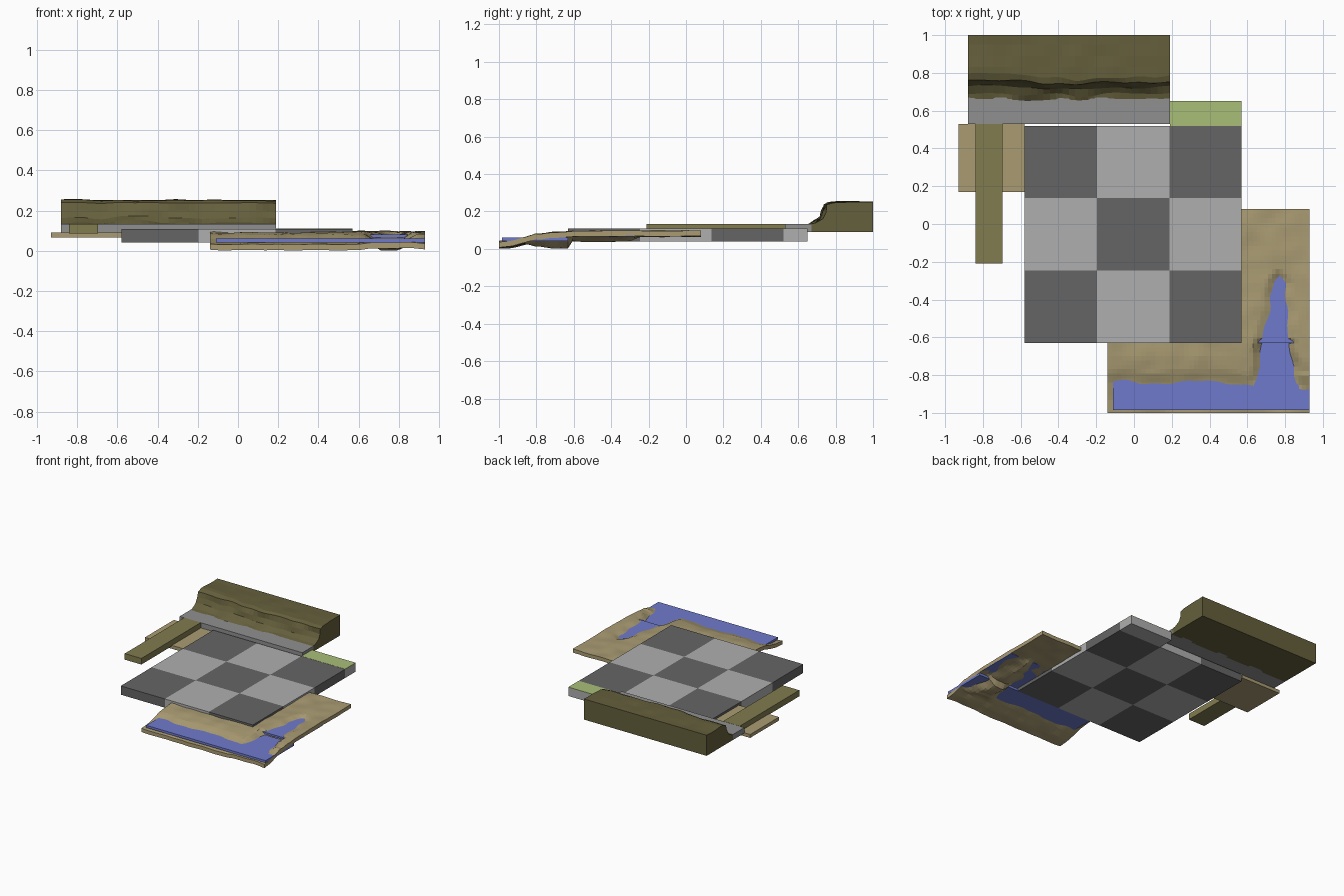
import bpy, bmesh
from mathutils import Vector, noise

if "Cube" in bpy.data.objects:
    bpy.data.objects.remove(bpy.data.objects["Cube"])


def material(name, r, g, b):
    m = bpy.data.materials.new(name)
    m.diffuse_color = (r, g, b, 1)
    m.use_nodes = True
    m.node_tree.nodes["Principled BSDF"].inputs["Base Color"].default_value = m.diffuse_color
    return m


DARK = material("dark_stone", .13, .13, .13)
LIGHT = material("light_stone", .43, .43, .43)
MID = material("mid_stone", .28, .28, .28)
SAND = material("sand", .40, .33, .17)
OLIVE = material("olive", .22, .20, .08)
ROCK = material("rock", .13, .115, .045)
GRASS = material("grass", .40, .52, .19)
WATER = material("water", .16, .195, .61)


def finish(name, bm, mat):
    bmesh.ops.recalc_face_normals(bm, faces=bm.faces)
    me = bpy.data.meshes.new(name)
    bm.to_mesh(me)
    bm.free()
    me.materials.append(mat)
    ob = bpy.data.objects.new(name, me)
    bpy.context.collection.objects.link(ob)
    return ob


def box(name, x, y, z, mat):
    bm = bmesh.new()
    bmesh.ops.create_cube(bm, size=1)
    for v in bm.verts:
        v.co = Vector([r[0] + (c + .5) * (r[1] - r[0]) for c, r in zip(v.co, (x, y, z))])
    return finish(name, bm, mat)


def interp(pts, t):
    if t <= pts[0][0]:
        return pts[0][1]
    for (a, va), (b, vb) in zip(pts, pts[1:]):
        if t <= b:
            return va + (vb - va) * (t - a) / (b - a)
    return pts[-1][1]


def rough(x, y, s, seed=0):
    return noise.noise(Vector((x * s, y * s, seed)))


# Checkered floor
T = 1.15 / 3
for i in range(3):
    for j in range(3):
        x, y = -.58 + i * T, -.63 + j * T
        box(f"floor_tile_{i}_{j}", (x, x + T), (y, y + T), (.04, .109),
            LIGHT if (i + j) % 2 else DARK)

# Grass landing behind the floor
box("landing_base", (.19, .57), (.52, .65), (.04, .105), LIGHT)
box("landing_grass", (.19, .57), (.52, .65), (.105, .11), GRASS)

# Stone ledge and left-hand walkway
box("stone_ledge", (-.88, .19), (.53, .67), (.09, .133), MID)
box("sand_patch", (-.93, -.58), (.17, .53), (.065, .092), SAND)
box("walkway", (-.84, -.695), (-.21, .53), (.086, .134), OLIVE)


# Sandy shore: thin height-field shells, cut by a river channel
SHORE = [(-1, .032), (-.92, .04), (-.835, .06), (-.78, .079), (-.70, .089), (-.6, .094), (.08, .096)]
WIDTH = [(-1, .2), (-.9, .14), (-.82, .10), (-.65, .075), (-.57, .065), (-.45, .045), (-.3, .03), (-.24, -.04)]
CENTRE = [(-.85, .76), (-.6, .74), (-.45, .77), (-.3, .77)]


def ground(x, y):
    yy = y + (.035 * rough(x, 0, 6, 3) if y > -.99 else 0)
    h = interp(SHORE, yy) + .007 * rough(x, y, 9, 1)
    if x > .6:
        h += .008 * min(1, (x - .6) / .05) * (1 if y < -.8 else 0)
    level = .08 if y > -.63 else .06
    if h > level:
        d = abs(x - interp(CENTRE, y) - .02 * rough(0, y, 9, 5))
        k = min(1, max(0, (interp(WIDTH, y) + .04 - d) / .08))
        h += (2 * level - 2 * h) * k
    return max(h, .03)


def shell(name, x0, x1, y0, y1, nx, ny, thick):
    bm = bmesh.new()
    bmesh.ops.create_grid(bm, x_segments=nx, y_segments=ny, size=.5)
    for v in bm.verts:
        x, y = x0 + (v.co.x + .5) * (x1 - x0), y0 + (v.co.y + .5) * (y1 - y0)
        v.co = (x, y, ground(x, y) - thick)
    top = bmesh.ops.extrude_face_region(bm, geom=bm.faces[:], use_keep_orig=True)["geom"]
    for v in top:
        if isinstance(v, bmesh.types.BMVert):
            v.co.z += thick
    return finish(name, bm, SAND)


shell("front_shore", -.14, .57, -1, -.63, 28, 16, .029)
shell("river_bank", .57, .93, -1, .08, 18, 44, .029)

# Water sheets
box("front_water", (-.11, .57), (-.985, -.63), (.042, .06), WATER)
box("river_mouth", (.57, .93), (-.985, -.63), (.042, .06), WATER)
box("river", (.57, .93), (-.63, -.275), (.065, .08), WATER)

# Rock cliff: a side profile lofted along x with rough facets
PROFILE = [(.65, .09), (.65, .13), (.685, .142), (.72, .165), (.735, .20), (.745, .238),
           (.775, .25), (.83, .252), (.89, .252), (.95, .252), (1, .252), (1, .09)]
LIP = [(-.88, .03), (-.7, .02), (-.5, .005), (-.3, -.01), (0, 0), (.19, .012)]
bm = bmesh.new()
N = 32
rings = []
for i in range(N + 1):
    x = -.88 + 1.07 * i / N
    ring = []
    for k, (y, z) in enumerate(PROFILE):
        if 2 <= k <= 6:
            y += interp(LIP, x) * (k - 1) / 5 + .022 * rough(x, z, 7, k * .35)
        if 2 <= k <= 9:
            z += (.018 if k < 5 else .007) * rough(x, y, 8, 9)
        ring.append(bm.verts.new((x, y, z)))
    rings.append(ring)
for a, b in zip(rings, rings[1:]):
    for k in range(len(a)):
        n = (k + 1) % len(a)
        bm.faces.new((a[k], a[n], b[n], b[k]))
bm.faces.new(rings[0])
bm.faces.new(rings[-1])
finish("rock_cliff", bm, ROCK)
